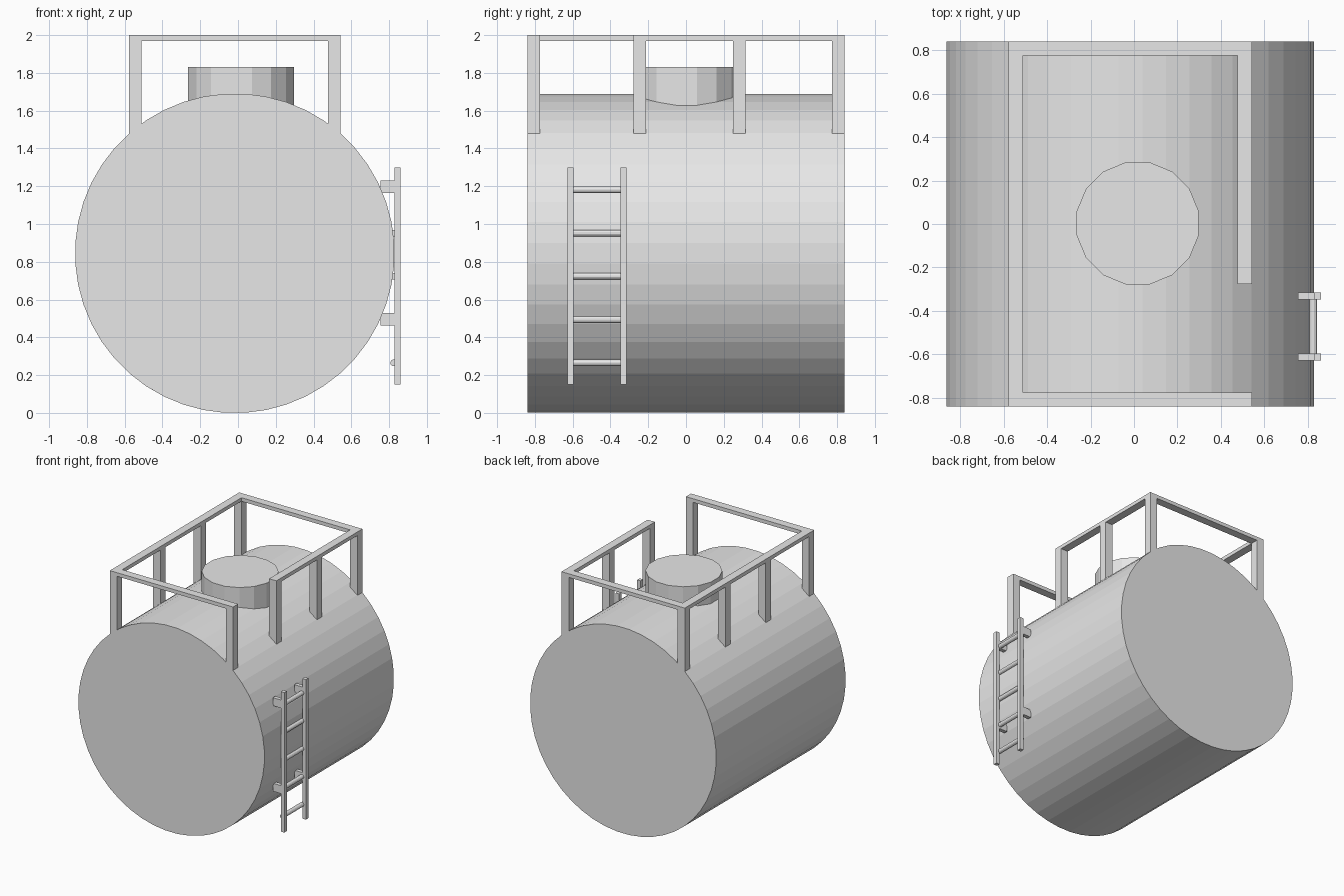
import bpy, math
from mathutils import Matrix

default = bpy.data.objects.get("Cube")
if default:
    bpy.data.objects.remove(default, do_unlink=True)

# One painted-metal colour for the whole model
GREY = (0.8, 0.8, 0.8, 1.0)
metal = bpy.data.materials.new("light_grey_metal")
metal.use_nodes = True
metal.diffuse_color = GREY
metal.node_tree.nodes["Principled BSDF"].inputs["Base Color"].default_value = GREY


def finish(name):
    obj = bpy.context.object
    obj.name = obj.data.name = name
    obj.data.materials.append(metal)
    return obj


def box(name, x, y, z):
    """Box between the (low, high) limits on each axis."""
    bpy.ops.mesh.primitive_cube_add(size=1)
    obj = finish(name)
    limits = (x, y, z)
    size = [b - a for a, b in limits]
    centre = [(a + b) / 2 for a, b in limits]
    obj.data.transform(Matrix.Translation(centre) @ Matrix.Diagonal((*size, 1)))
    return obj


def drum(name, sides, radius, depth, centre, along_y=False):
    """Flat-sided cylinder with faces, not corners, on the main axes."""
    bpy.ops.mesh.primitive_cylinder_add(vertices=sides, radius=radius, depth=depth)
    obj = finish(name)
    turn = Matrix.Rotation(math.pi / sides, 4, "Z")
    if along_y:
        turn = Matrix.Rotation(math.pi / 2, 4, "X") @ turn
    obj.data.transform(Matrix.Translation(centre) @ turn)
    return obj


# Tank body and hatch
MID = -0.017
HALF = 0.84
drum("tank_body", 48, 0.846, 2 * HALF, (MID, 0, 0.845), along_y=True)
drum("hatch", 16, 0.286, 0.33, (0.017, 0.003, 1.665))

# Guard rail posts
BAR = 0.066
OUT = 0.56
left_x = (MID + OUT - BAR, MID + OUT)
right_x = (MID - OUT, MID - OUT + BAR)
front_y = (-HALF, -HALF + BAR)
back_y = (HALF - BAR, HALF)
post_ys = (front_y, (-0.277, -0.277 + BAR), (0.248, 0.248 + BAR), back_y)
for side, xs in (("left", left_x), ("right", right_x)):
    for i, ys in enumerate(post_ys, 1):
        box(f"{side}_rail_post_{i}", xs, ys, (1.44, 1.99))

# Top rails, with an access gap above the ladder
top = (1.97, 2.0)
box("front_top_rail", (right_x[0], left_x[1]), front_y, top)
box("back_top_rail", (right_x[0], left_x[1]), back_y, top)
box("right_top_rail", right_x, (front_y[1], back_y[0]), top)
box("left_top_rail", left_x, (post_ys[1][0], back_y[0]), top)

# Ladder uprights and wall brackets
for end, y in (("front", -0.627), ("back", -0.347)):
    ys = (y, y + 0.032)
    box(f"ladder_{end}_upright", (0.828, 0.86), ys, (0.15, 1.3))
    for level, z in (("lower", 0.462), ("upper", 1.165)):
        box(f"ladder_{end}_{level}_bracket", (0.755, 0.83), ys, (z, z + 0.066))

# Ladder rungs
for i in range(5):
    drum(f"ladder_rung_{i + 1}", 12, 0.018, 0.27,
         (0.824, -0.471, 0.265 + 0.229 * i), along_y=True)
